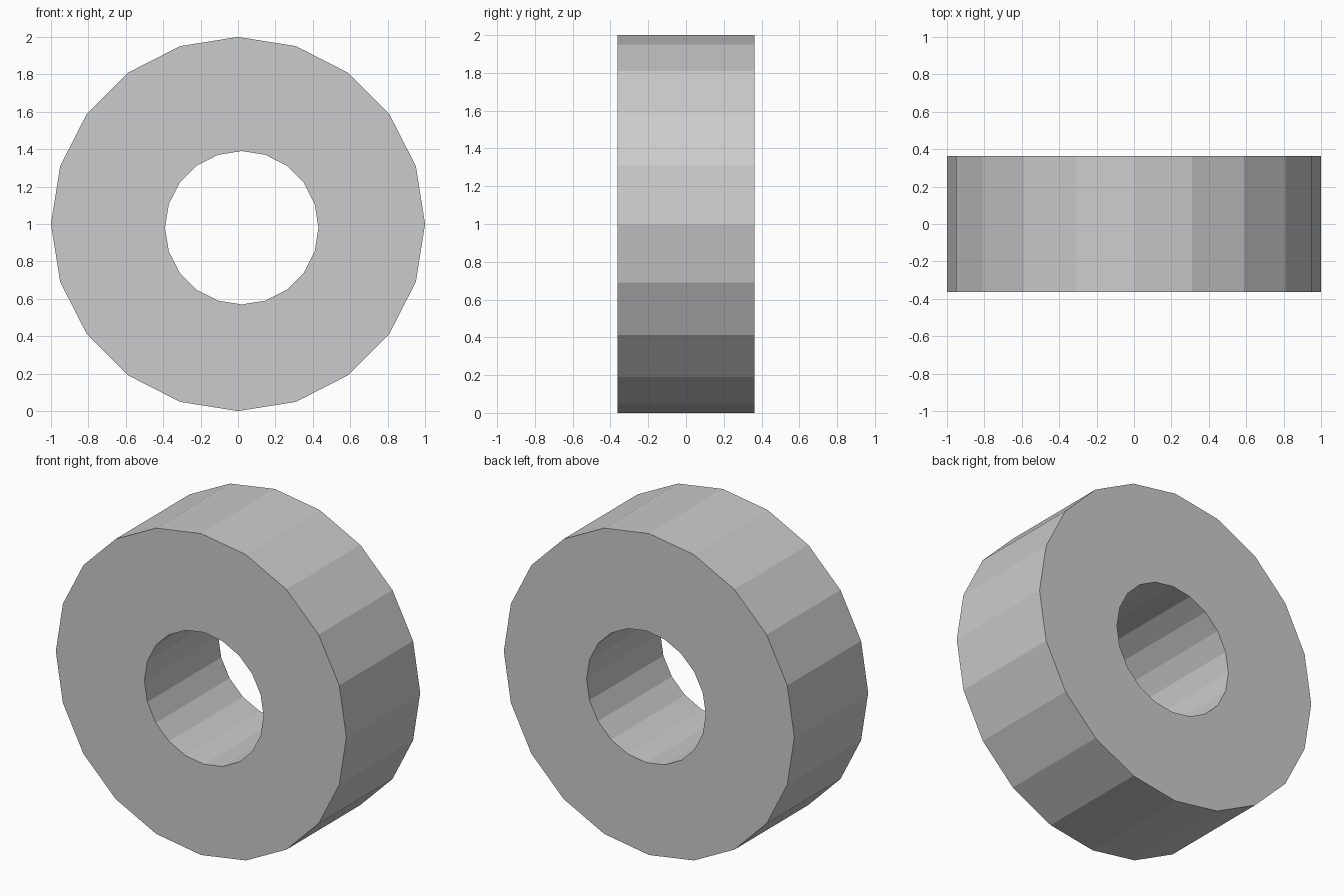
import bpy, bmesh
from math import sin, cos, tau

if "Cube" in bpy.data.objects:
    bpy.data.objects.remove(bpy.data.objects["Cube"])

SIDES = 20
HALF_DEPTH = 0.363


def ring(bm, cx, cz, radius, y):
    return [bm.verts.new((cx + radius * cos(tau * i / SIDES), y,
                          cz + radius * sin(tau * i / SIDES)))
            for i in range(SIDES)]


# Thick ring with a slightly off-centre bore through it
bm = bmesh.new()
loops = [
    ring(bm, 0, 1, 1.0, -HALF_DEPTH),         # outer front
    ring(bm, 0, 1, 1.0, HALF_DEPTH),          # outer back
    ring(bm, 0.02, 0.98, 0.41, HALF_DEPTH),   # bore back
    ring(bm, 0.02, 0.98, 0.41, -HALF_DEPTH),  # bore front
]
for k in range(4):
    a, b = loops[k], loops[(k + 1) % 4]
    for i in range(SIDES):
        j = (i + 1) % SIDES
        bm.faces.new((a[i], a[j], b[j], b[i]))
bmesh.ops.recalc_face_normals(bm, faces=bm.faces[:])

mesh = bpy.data.meshes.new("thick_ring")
bm.to_mesh(mesh)
bm.free()
bpy.context.collection.objects.link(bpy.data.objects.new("thick_ring", mesh))
